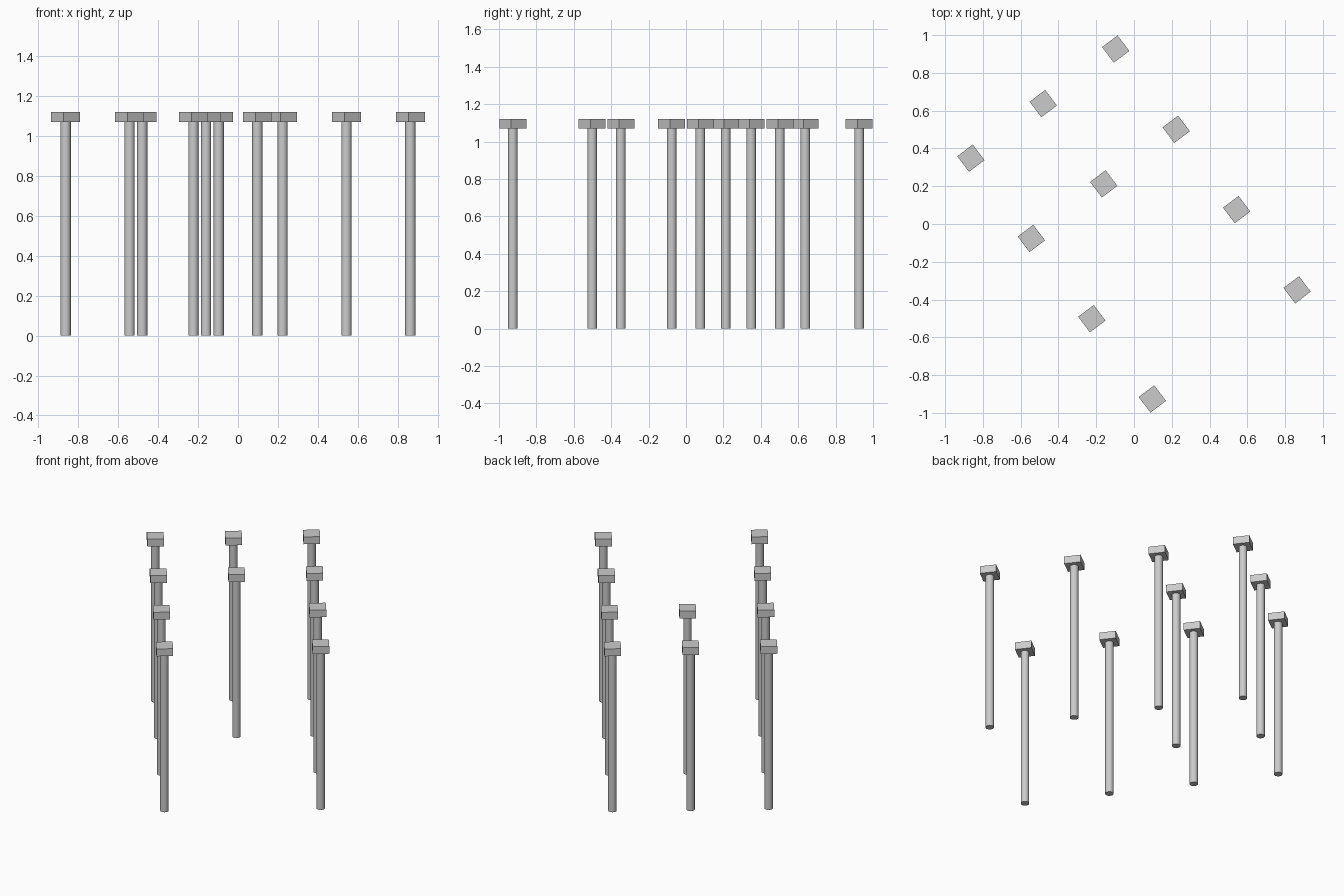
import bpy
from math import radians
from mathutils import Matrix

if "Cube" in bpy.data.objects:
    bpy.data.objects.remove(bpy.data.objects["Cube"])

ANGLE = radians(37)          # whole layout is turned about z
ROT = Matrix.Rotation(ANGLE, 4, 'Z')
U, V = 0.48, 0.532           # spacing between rows and along rows
CAP_W, CAP_Z0, CAP_Z1 = 0.103, 1.07, 1.12
POST_R = 0.026


def post_with_cap(index, u, v):
    x, y, _ = ROT @ Matrix.Translation((u, v, 0)).to_translation()
    # round post
    bpy.ops.mesh.primitive_cylinder_add(vertices=24, radius=POST_R, depth=CAP_Z0,
                                        location=(x, y, CAP_Z0 / 2), rotation=(0, 0, ANGLE))
    bpy.context.object.name = f"post_{index}"
    bpy.ops.object.shade_smooth_by_angle(angle=radians(30))
    # square cap plate
    bpy.ops.mesh.primitive_cube_add(size=1, location=(x, y, (CAP_Z0 + CAP_Z1) / 2),
                                    rotation=(0, 0, ANGLE))
    cap = bpy.context.object
    cap.name = f"cap_{index}"
    cap.scale = (CAP_W, CAP_W, CAP_Z1 - CAP_Z0)


# two outer rows of four, middle row has only its two back posts
spots = [(side * U, (j - 1.5) * V) for side in (-1, 1) for j in range(4)]
spots += [(0, (j - 1.5) * V) for j in (2, 3)]
for i, (u, v) in enumerate(spots, 1):
    post_with_cap(i, u, v)
